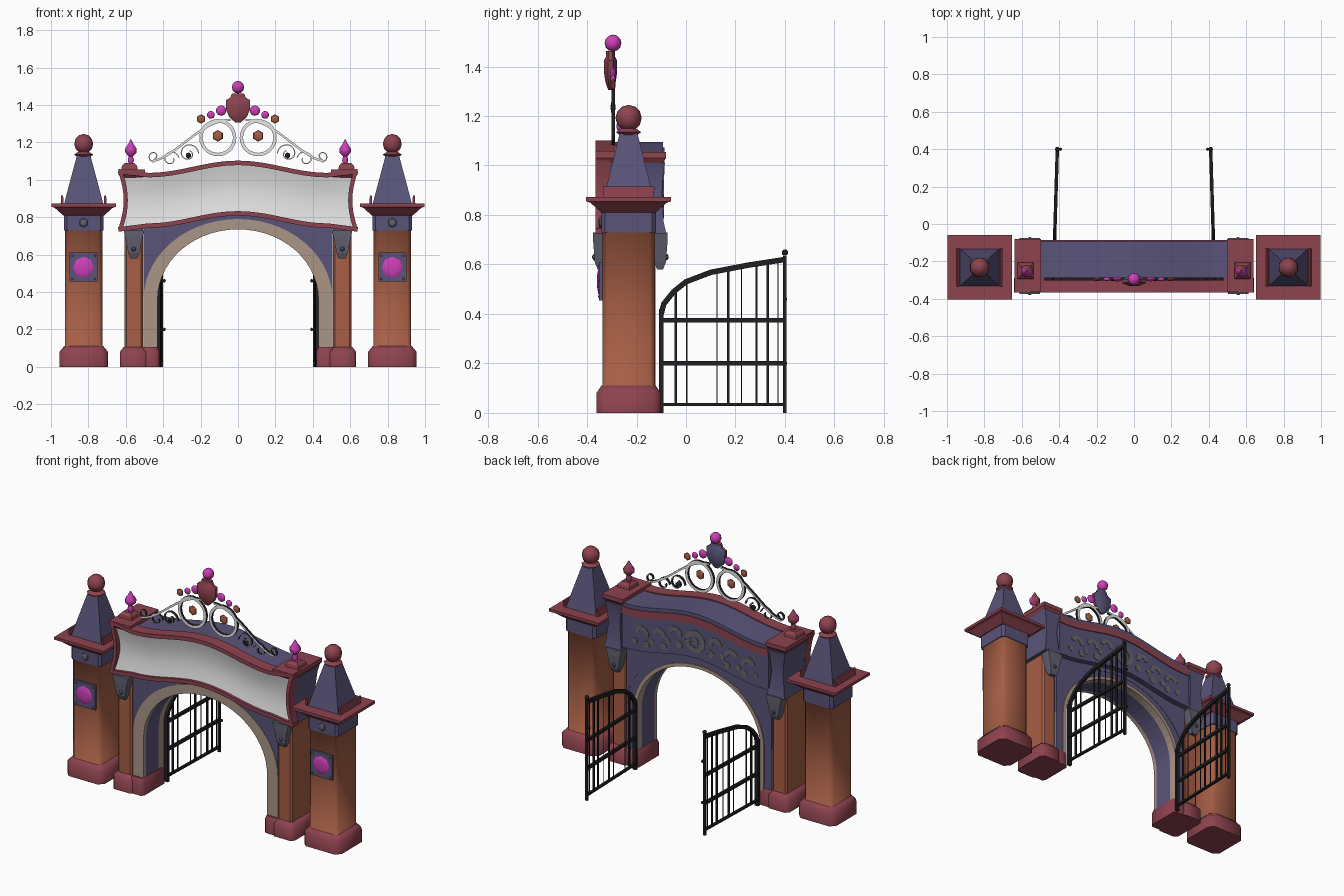
import bpy, bmesh, math
from mathutils import Vector

old = bpy.data.objects.get("Cube")
if old:
    bpy.data.objects.remove(old, do_unlink=True)


def material(name, r, g, b):
    m = bpy.data.materials.new(name)
    m.use_nodes = True
    m.diffuse_color = (r, g, b, 1)
    m.node_tree.nodes["Principled BSDF"].inputs["Base Color"].default_value = (r, g, b, 1)
    return m


MAROON = material("maroon trim", .27, .056, .078)
BRICK = material("orange brick", .38, .112, .06)
PURPLE = material("purple stone", .1, .088, .19)
MAGENTA = material("magenta gem", .62, .05, .48)
WHITE = material("white panel", .75, .75, .75)
BRIGHT = material("bright white scroll", 1, 1, 1)
BLACK = material("black iron", .014, .014, .016)
BEIGE = material("beige trim", .4, .3, .24)
GREY = material("grey metal", .12, .12, .16)
ORNAMENT = material("dull ornament", .14, .14, .14)


def finish(name, bm, mats, smooth=None):
    bmesh.ops.recalc_face_normals(bm, faces=bm.faces)
    me = bpy.data.meshes.new(name)
    bm.to_mesh(me)
    bm.free()
    for m in mats:
        me.materials.append(m)
    ob = bpy.data.objects.new(name, me)
    bpy.context.collection.objects.link(ob)
    if smooth:
        bpy.ops.object.select_all(action='DESELECT')
        ob.select_set(True)
        bpy.context.view_layer.objects.active = ob
        bpy.ops.object.shade_smooth_by_angle(angle=math.radians(smooth))
    return ob


def stack(name, x, y, levels, mat, chamfer=0, sides=4, back=None, smooth=None):
    """Loft of square or round rings; each level is (z, half width, half depth)."""
    bm = bmesh.new()
    rings = []
    for z, hx, hy in levels:
        if sides > 4:
            angles = [math.tau * (i + .5) / sides for i in range(sides)]
            pts = [(hx * math.cos(a), hy * math.sin(a)) for a in angles]
        elif chamfer:
            c = chamfer
            pts = [(hx, c - hy), (hx, hy - c), (hx - c, hy), (c - hx, hy),
                   (-hx, hy - c), (-hx, c - hy), (c - hx, -hy), (hx - c, -hy)]
        else:
            pts = [(hx, -hy), (hx, hy), (-hx, hy), (-hx, -hy)]
        rings.append([bm.verts.new((x + u, y + v, z)) for u, v in pts])
    n = len(rings[0])
    for a, b in zip(rings, rings[1:]):
        for i in range(n):
            bm.faces.new((a[i], a[(i + 1) % n], b[(i + 1) % n], b[i]))
    bm.faces.new(rings[0])
    bm.faces.new(rings[-1])
    if back:
        for f in bm.faces:
            f.material_index = int(f.calc_center_median().y > y + .003)
    return finish(name, bm, [mat, back] if back else [mat], smooth)


def ball(name, x, y, z, r, mat, depth=None, seg=10, smooth=60):
    bm = bmesh.new()
    bmesh.ops.create_uvsphere(bm, u_segments=seg, v_segments=6, radius=r)
    for v in bm.verts:
        if depth:  # flattened gem with its pole facing the front
            v.co = Vector((v.co.x, v.co.z * depth / r, v.co.y))
        v.co += Vector((x, y, z))
    return finish(name, bm, [mat], smooth)


def front(u, v, d):
    return (u, d, v)


def band(name, a, b, d0, d1, mats, place=front, smooth=None):
    """Solid between two planar edges; mats are front, back and rim."""
    bm = bmesh.new()
    rows = [[bm.verts.new(place(u, v, d)) for u, v in e] for d in (d0, d1) for e in (a, b)]
    a0, b0, a1, b1 = rows
    for i in range(len(a) - 1):
        for k, (p, q) in enumerate(((a0, b0), (a1, b1), (a0, a1), (b0, b1))):
            bm.faces.new((p[i], p[i + 1], q[i + 1], q[i])).material_index = min(k, 2)
    for i in (0, -1):
        bm.faces.new((a0[i], b0[i], b1[i], a1[i])).material_index = 2
    return finish(name, bm, mats, smooth)


def ribbon(name, pts, w, d0, d1, mats, place=front):
    """Band of constant width along a planar path."""
    p = [Vector(q) for q in pts]
    a, b = [], []
    for i, q in enumerate(p):
        t = (p[min(i + 1, len(p) - 1)] - p[max(i - 1, 0)]).normalized() * w / 2
        a.append((q.x - t.y, q.y + t.x))
        b.append((q.x + t.y, q.y - t.x))
    return band(name, a, b, d0, d1, mats, place)


def arc(cx, cz, r0, r1, a0, a1, n=20):
    out = []
    for i in range(n + 1):
        t = i / n
        a, r = math.radians(a0 + (a1 - a0) * t), r0 + (r1 - r0) * t
        out.append((cx + r * math.cos(a), cz + r * math.sin(a)))
    return out


# Curves of the sign's top and bottom edges
def swell(x):
    return math.cos(math.pi / 2 * min(abs(x) / .48, 1)) ** 2


def top(x):
    return 1.03 + .065 * swell(x) + .13 * max(abs(x) - .48, 0)


def bottom(x):
    return .75 + .065 * swell(x) - .13 * max(abs(x) - .48, 0)


def side_x(v):
    return .63 - .03 * math.sin(math.pi * v)


Y = -.232
for s, side in ((1, "left"), (-1, "right")):
    # Outer pillar
    x = s * .825
    stack(side + "_pillar_base", x, Y, [(0, .13, .13), (.08, .13, .13), (.11, .105, .11)], MAROON, .03, smooth=50)
    stack(side + "_pillar_shaft", x, Y, [(.1, .105, .11), (.105, .1, .106), (.73, .1, .106), (.735, .105, .11)], BRICK, .02, smooth=180)
    stack(side + "_pillar_band", x, Y, [(.73, .105, .11), (.83, .105, .11)], PURPLE, .015)
    stack(side + "_pillar_cap", x, Y, [(.81, .11, .11), (.85, .155, .155), (.855, .172, .172), (.872, .172, .172)], MAROON)
    stack(side + "_pillar_spire", x, Y, [(.87, .105, .1), (.92, .092, .088), (1.13, .036, .036)], PURPLE)
    for k in (-1, 1):
        stack(side + "_cap_rail", x + k * .115, Y, [(.87, .008, .1), (.915, .005, .105)], MAROON)
    stack(side + "_spire_collar", x, Y, [(1.12, .035, .035), (1.135, .055, .055), (1.15, .03, .03)], MAROON, sides=8)
    ball(side + "_spire_ball", x, Y, 1.192, .053, MAROON)
    # Plaque with gem and bolts
    stack(side + "_plaque", x, -.343, [(.455, .075, .008), (.61, .075, .008)], PURPLE)
    ball(side + "_plaque_gem", x, -.35, .532, .058, MAGENTA, .01, 8)
    for u in (-1, 1):
        for v in (-1, 1):
            ball(side + "_bolt", x + u * .06, -.35, .532 + v * .062, .006, GREY, seg=6)
    ball(side + "_band_stud", x, -.343, .77, .025, GREY, .012, 6, 20)
    # Inner pillar and the jamb foot beside it
    x = s * .557
    stack(side + "_inner_base", x, Y, [(0, .075, .125), (.08, .075, .125), (.105, .055, .105)], MAROON, .02, smooth=50)
    stack(side + "_inner_shaft", x, Y, [(.1, .049, .1), (.73, .049, .1)], BRICK, .01)
    stack(side + "_jamb_foot", s * .47, Y, [(0, .05, .115), (.08, .05, .115), (.105, .042, .105)], MAROON, .015, smooth=50)
    for k, y in ((-1, -.345), (1, -.105)):
        stack(side + "_bracket", x, y, [(.58, .02, .012), (.61, .03, .024), (.69, .046, .03), (.73, .055, .03)], GREY)
        ball(side + "_bracket_stud", x, y + k * .023, .63, .014, PURPLE, .012, 6, 20)
    # Beam end block, cap and finial
    x = s * .568
    stack(side + "_end_block", x, -.21, [(.725, .062, .13), (.77, .052, .12), (.88, .04, .113), (.97, .05, .118), (1.01, .06, .125)], PURPLE, smooth=40)
    stack(side + "_end_cap", x, -.222, [(1.01, .058, .125), (1.03, .072, .142), (1.055, .072, .142)], MAROON)
    stack(side + "_finial_foot", x + s * .012, -.25, [(1.05, .045, .045), (1.075, .04, .04), (1.09, .025, .025)], MAROON)
    stack(side + "_finial", x + s * .005, -.25, [(1.085, .012, .012), (1.105, .018, .018), (1.125, .012, .012), (1.145, .032, .032),
          (1.165, .034, .034), (1.19, .016, .016), (1.215, .003, .003)], MAGENTA, sides=8, back=MAROON, smooth=50)


# Arch ring in layers, its back trim, and the spandrel above it
def arch_edge(a, b):
    return [(-a, .06)] + [(u * a, .36 + v * b) for u, v in arc(0, 0, 1, 1, 180, 0, 28)] + [(a, .06)]


inner, outer = arch_edge(.43, .375), arch_edge(.505, .43)
band("arch_front_trim", inner, outer, -.325, -.3, [BEIGE] * 3)
band("arch_core", inner, outer, -.3, -.175, [PURPLE] * 3)
band("arch_rear_trim", inner, outer, -.175, -.13, [BEIGE, PURPLE, BEIGE])
band("arch_back_edging", inner, arch_edge(.455, .395), -.13, -.123, [BEIGE] * 3)
lower = outer[1:-1]
band("arch_spandrel", lower, [(u, bottom(u) + .03) for u, v in lower], -.322, -.128, [PURPLE] * 3)

# Sign beam
xs = [i / 20 * .51 for i in range(-20, 21)]
band("sign_beam", [(u, bottom(u)) for u in xs], [(u, top(u)) for u in xs], -.322, -.092, [PURPLE] * 3, smooth=30)
ribbon("beam_back_stripe", [(u, top(u) - .045) for u in xs], .045, -.094, -.086, [MAROON] * 3)

# Dished white panel
bm = bmesh.new()
N, M = 32, 10
grid = []
for j in range(M + 1):
    v = j / M
    row = []
    for i in range(N + 1):
        u = (2 * i / N - 1) * side_x(v)
        row.append(bm.verts.new((u, -.354 + .022 * math.sin(math.pi * v), bottom(u) * (1 - v) + top(u) * v)))
    grid.append(row)
for j in range(M):
    for i in range(N):
        bm.faces.new((grid[j][i], grid[j][i + 1], grid[j + 1][i + 1], grid[j + 1][i]))
panel = finish("sign_panel", bm, [WHITE], 60)
if panel.data.polygons[0].normal.y > 0:
    panel.data.flip_normals()

# Sign frame
wide = [u * .64 / .51 for u in xs]
ribbon("frame_top", [(u, top(u) - .005) for u in wide], .024, -.366, -.29, [MAROON] * 3)
ribbon("frame_bottom", [(u, bottom(u) + .005) for u in wide], .024, -.366, -.31, [MAROON] * 3)
for s in (-1, 1):
    edge = [(s * side_x(j / M), bottom(.63) * (1 - j / M) + top(.63) * j / M) for j in range(M + 1)]
    ribbon("frame_side", edge, .022, -.366, -.31, [MAROON] * 3)


# Painted ornament on the beam's back
def ornament(x, z, r, a0, a1, w):
    ribbon("back_ornament", arc(x, z, r, r, a0, a1, 14), w, -.093, -.089, [ORNAMENT] * 3)


ornament(0, .92, .055, 0, 360, .03)
ornament(0, .92, .01, 0, 360, .02)
for s in (-1, 1):
    for x, z in ((.14, .93), (.25, .89), (.37, .87)):
        ornament(s * x, z, .035, 90 - s * 80, 90 + s * 100, .026)
        ornament(s * (x + .05), z - .055, .009, 0, 360, .018)
        ornament(s * (x - .03), z - .06, .011, 0, 360, .022)

# Crest scrollwork with flat gems
for s in (-1, 1):
    def scroll(pts, w, mats):
        ribbon("crest_scroll", [(s * u, v) for u, v in pts], w, -.302, -.286, mats)
    scroll(arc(.108, 1.225, .09, .09, 0, 360, 28), .018, [BRIGHT, BRIGHT, BLACK])
    sweep = [(.04 + .42 * t, 1.1 + .22 * math.cos(math.pi / 2 * t) ** 1.6) for t in [i / 16 for i in range(17)]]
    scroll(sweep, .012, [BRIGHT, BRIGHT, BLACK])
    for curl in (arc(.45, 1.125, .03, .012, -90, 250, 16), arc(.265, 1.14, .055, .015, 180, -250, 22),
                 arc(.36, 1.11, .045, .015, 170, -200, 20)):
        scroll(curl, .006, [BRIGHT, BRIGHT, BLACK])
    ball("crest_leaf", s * .265, -.294, 1.13, .016, BLACK, .008, 6)
    ball("ring_stud", s * .108, -.295, 1.235, .031, BRICK, .01, 6, 20)
    ball("large_side_gem", s * .09, -.295, 1.37, .028, MAGENTA, .012)
    ball("small_side_gem", s * .145, -.295, 1.347, .021, MAGENTA, .01)
    ball("outer_stud", s * .197, -.295, 1.325, .025, BRICK, .01, 6, 20)

# Crest centre
stack("crest_urn", 0, -.305, [(1.305, .015, .01), (1.335, .05, .022), (1.37, .068, .028), (1.425, .07, .028), (1.44, .045, .02),
      (1.45, .04, .02), (1.462, .035, .02)], MAROON, sides=8, back=PURPLE, smooth=40)
ball("crest_gem", 0, -.295, 1.495, .034, MAGENTA)

# Open gates
for s, side in ((1, "left"), (-1, "right")):
    def gate(u, v, d):
        return (s * (.425 - .03 * (u + .1)) + d, u, v)

    def iron(part, pts, w, t=.008):
        ribbon(side + "_gate_" + part, pts, w, -t, t, [BLACK] * 3, gate)

    curve = [(-.1, .4), (-.09, .44), (-.05, .49), (0, .53), (.1, .568), (.25, .597), (.4, .62)]

    def crest(u):
        for (a, p), (b, q) in zip(curve, curve[1:]):
            if u <= b:
                return p + (q - p) * (u - a) / (b - a)
    iron("hinge_post", [(-.1, 0), (-.1, .42)], .018, .012)
    iron("end_post", [(.4, 0), (.4, .635)], .014)
    iron("top_rail", curve, .022, .009)
    for z, w in ((.033, .012), (.2, .018), (.375, .018)):
        iron("rail", [(-.1, z), (.4, z)], w)
    for u, w in ((-.042, .01), (.003, .005), (.125, .005), (.17, .01), (.225, .004), (.285, .01), (.33, .01), (.372, .004)):
        iron("bar", [(u, .03), (u, crest(u))], w, w / 2)
    gx = gate(.4, 0, 0)[0]
    ball(side + "_gate_knob", gx, .4, .648, .013, BLACK, seg=8)
    for z in (.2, .46):
        ball(side + "_gate_latch", gx - s * .016, .4, z, .009, BLACK, seg=6)
